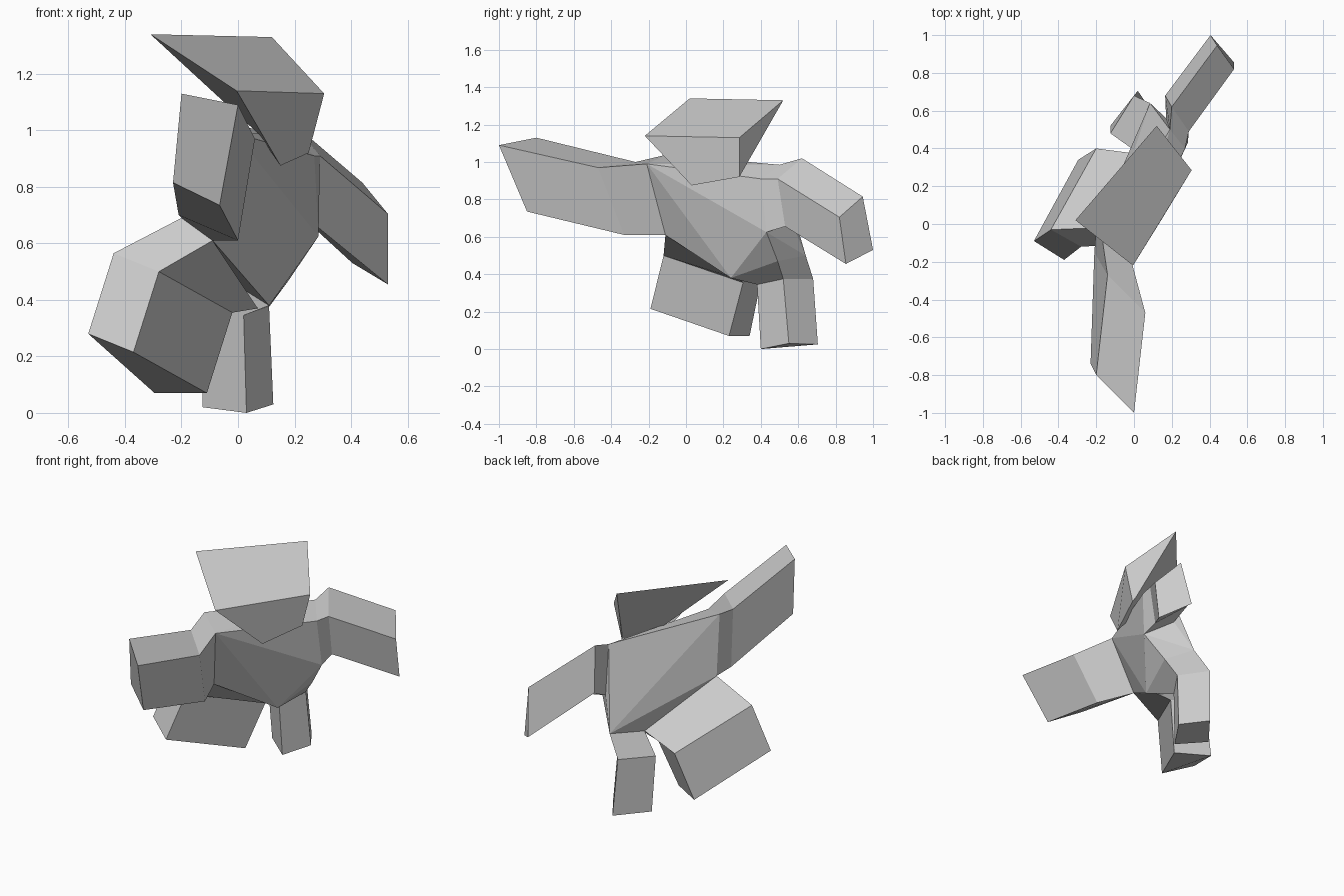
import bpy, bmesh

if "Cube" in bpy.data.objects:
    bpy.data.objects.remove(bpy.data.objects["Cube"])


def finish(name, bm):
    bmesh.ops.recalc_face_normals(bm, faces=bm.faces)
    mesh = bpy.data.meshes.new(name)
    bm.to_mesh(mesh)
    bm.free()
    obj = bpy.data.objects.new(name, mesh)
    bpy.context.collection.objects.link(obj)
    return obj


def loft(name, *rings):
    """Join four-sided sections into one closed, flat-faced limb."""
    bm = bmesh.new()
    loops = [[bm.verts.new(p) for p in ring] for ring in rings]
    for a, b in zip(loops, loops[1:]):
        for i in range(4):
            j = (i + 1) % 4
            bm.faces.new((a[i], a[j], b[j], b[i]))
    bm.faces.new(loops[0][::-1])
    bm.faces.new(loops[-1])
    return finish(name, bm)


def hull(name, points):
    bm = bmesh.new()
    for p in points:
        bm.verts.new(p)
    result = bmesh.ops.convex_hull(bm, input=bm.verts)
    loose = [v for v in bm.verts if not v.link_faces]
    bmesh.ops.delete(bm, geom=loose, context='VERTS')
    return finish(name, bm)


# Sections shared by the torso and limbs
front_shoulder = [(-.01, -.21, .99), (-.165, -.10, 1.04), (-.20, -.02, .69), (-.09, -.11, .61)]
back_shoulder = [(.27, .40, .91), (.19, .50, .985), (.17, .56, .69), (.285, .43, .625)]
belly, crotch = (.11, .24, .38), (.03, .37, .43)
hip_front, hip_back = (.18, .49, .47), (.085, .64, .50)

# Torso
hull("torso", front_shoulder + back_shoulder + [belly, crotch, hip_front, hip_back])

# Wedge-shaped head
loft("head",
     [(-.31, .02, 1.34), (.12, .52, 1.33), (.305, .285, 1.13), (-.005, -.22, 1.14)],
     [(.07, .12, .99), (.235, .30, .95), (.25, .285, .92), (.15, .03, .875)])

# Arms: shoulder, elbow, hand
loft("front_arm", front_shoulder,
     [(.06, -.47, .97), (-.14, -.27, 1.0), (-.21, -.15, .70), (0, -.33, .61)],
     [(0, -1.0, 1.09), (-.20, -.80, 1.13), (-.23, -.74, .815), (-.065, -.85, .735)])
loft("back_arm", back_shoulder,
     [(.29, .49, .91), (.20, .62, 1.02), (.165, .68, .75), (.285, .53, .655)],
     [(.53, .82, .705), (.44, .945, .815), (.405, 1.0, .53), (.53, .855, .455)])

# Legs: hip, knee, foot
loft("left_leg", [front_shoulder[3], front_shoulder[2], crotch, (.07, .29, .37)],
     [(-.28, -.12, .50), (-.44, -.03, .565), (-.20, .40, .36), (-.02, .305, .355)],
     [(-.37, -.19, .215), (-.53, -.09, .28), (-.295, .34, .07), (-.11, .23, .07)])
loft("right_leg", [belly, hip_front, hip_back, crotch],
     [(.02, .38, .345), (.11, .52, .375), (0, .68, .375), (-.125, .48, .355)],
     [(.03, .40, 0), (.125, .55, .03), (.02, .705, .025), (-.125, .52, .02)])
